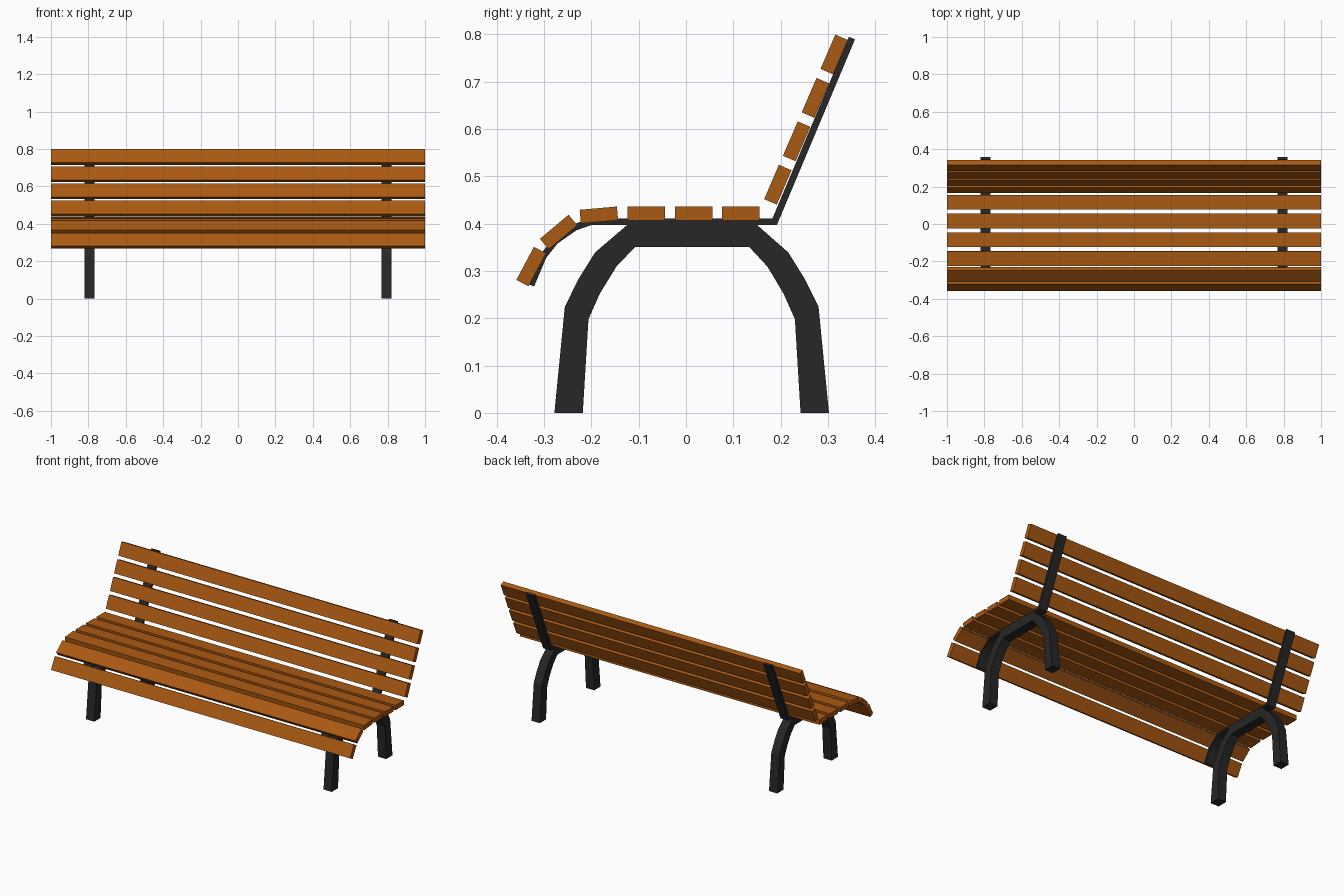
import bpy, bmesh
from math import radians
from mathutils import Vector

if "Cube" in bpy.data.objects:
    bpy.data.objects.remove(bpy.data.objects["Cube"])


def material(name, colour):
    m = bpy.data.materials.new(name)
    m.diffuse_color = colour
    m.use_nodes = True
    m.node_tree.nodes["Principled BSDF"].inputs["Base Color"].default_value = m.diffuse_color
    return m


WOOD = material("wood", (0.40, 0.10, 0.006, 1))
IRON = material("iron", (0.02, 0.02, 0.02, 1))


def extrude_profile(name, points, x, width, mat):
    """Extrude a closed (y, z) outline along x, centred on x."""
    bm = bmesh.new()
    face = bm.faces.new([bm.verts.new((x - width / 2, y, z)) for y, z in points])
    new = bmesh.ops.extrude_face_region(bm, geom=[face])["geom"]
    bmesh.ops.translate(bm, vec=(width, 0, 0),
                        verts=[v for v in new if isinstance(v, bmesh.types.BMVert)])
    bmesh.ops.recalc_face_normals(bm, faces=bm.faces)
    mesh = bpy.data.meshes.new(name)
    bm.to_mesh(mesh)
    bm.free()
    mesh.materials.append(mat)
    obj = bpy.data.objects.new(name, mesh)
    bpy.context.collection.objects.link(obj)
    return obj


def slat(name, y, z, angle):
    bpy.ops.mesh.primitive_cube_add(size=1, location=(0, y, z),
                                    rotation=(radians(angle), 0, 0))
    obj = bpy.context.object
    obj.name = name
    obj.scale = (2, 0.079, 0.029)
    obj.data.materials.append(WOOD)


def thicken(path, t):
    """Outline of a strip: the path plus a copy offset to its left with mitred corners."""
    pts = [Vector(p) for p in path]
    dirs = [(b - a).normalized() for a, b in zip(pts, pts[1:])]
    normals = [Vector((-d.y, d.x)) for d in dirs]
    offset = []
    for i, p in enumerate(pts):
        a, b = normals[max(i - 1, 0)], normals[min(i, len(normals) - 1)]
        offset.append(p + (a + b) * t / (1 + a.dot(b)))
    return [tuple(p) for p in pts + offset[::-1]]


# Arched leg outline: outer edge front to back, then inner edge back to front
arch = [(-.278, 0), (-.256, .224), (-.227, .283), (-.192, .339), (-.123, .398),
        (.149, .398), (.216, .339), (.251, .283), (.280, .224), (.302, 0),
        (.242, 0), (.230, .198), (.206, .252), (.172, .309), (.134, .350),
        (-.108, .350), (-.147, .309), (-.182, .252), (-.206, .198), (-.218, 0)]

# Underside of the strap that carries the slats
strap = [(-.321, .267), (-.295, .328), (-.271, .358), (-.231, .386), (-.199, .397),
         (.192, .397), (.357, .789)]

for side, x in (("left", -.794), ("right", .794)):
    extrude_profile(f"{side}_leg_arch", arch, x, .055, IRON)
    extrude_profile(f"{side}_slat_strap", thicken(strap, .014), x, .055, IRON)

# Seat slats, back to front, curling down at the front edge
seat = [(.116, .421, 0), (.016, .421, 0), (-.084, .421, 0),
        (-.184, .418, 5), (-.269, .382, 40), (-.327, .309, 62)]
for i, (y, z, a) in enumerate(seat):
    slat(f"seat_slat_{i + 1}", y, z, a)

# Backrest slats, evenly spaced up the leaning strap
for i in range(4):
    slat(f"back_slat_{i + 1}", .194 + .0397 * i, .482 + .0917 * i, 66.7)
